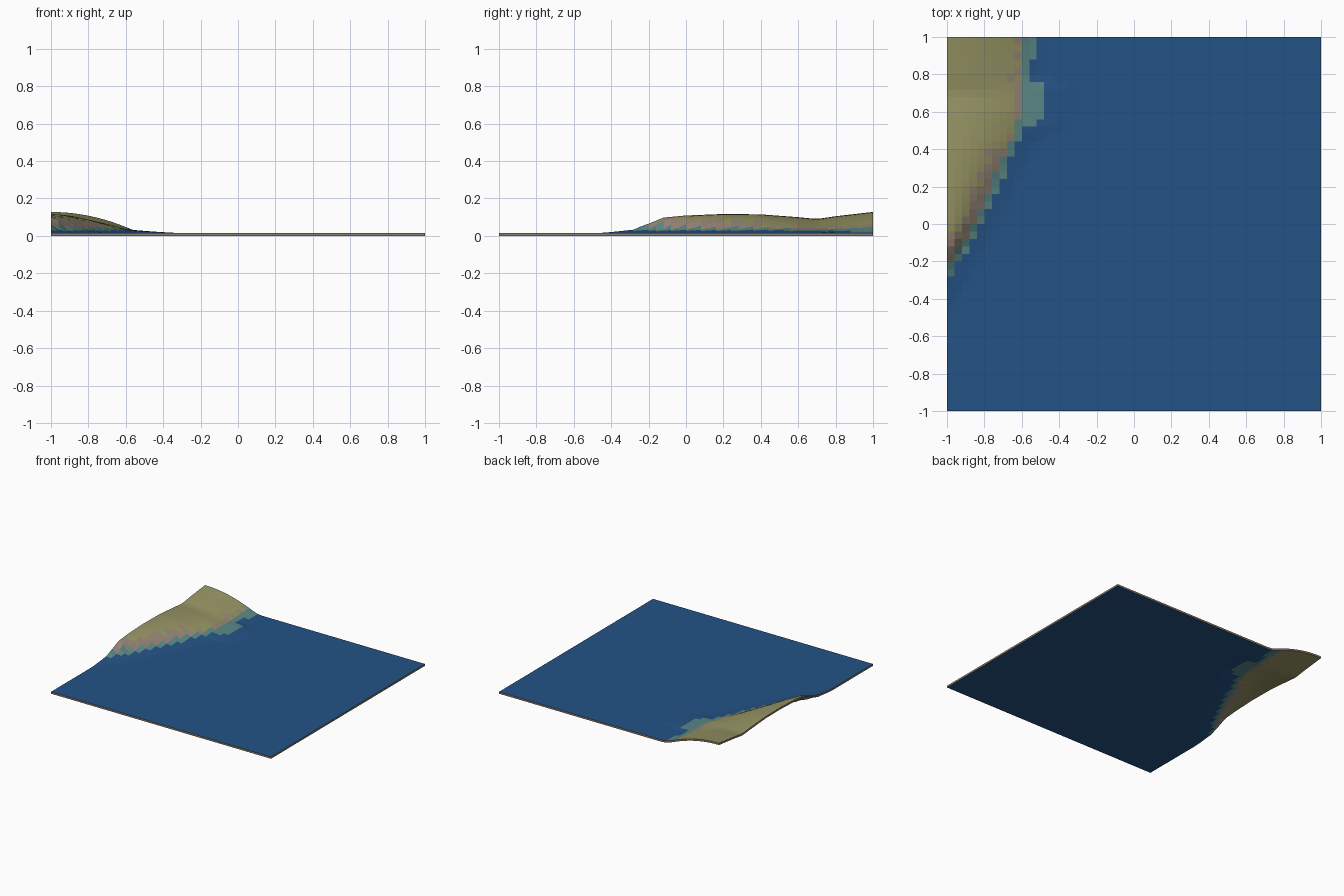
import bpy
import bmesh
import random

random.seed(4)
if "Cube" in bpy.data.objects:
    bpy.data.objects.remove(bpy.data.objects["Cube"], do_unlink=True)

CELLS = 50
THICK = 0.015

# Guide lines as (y, value) pairs
COAST = [(-1, -1.5), (-0.3, -1.02), (-0.2, -0.97), (0, -0.85), (0.2, -0.76),
         (0.44, -0.65), (0.6, -0.6), (0.76, -0.6), (1, -0.57)]
CREST = [(-0.3, 0.015), (-0.2, 0.05), (-0.12, 0.083), (0, 0.094), (0.2, 0.102),
         (0.4, 0.1), (0.6, 0.085), (0.7, 0.075), (0.8, 0.09), (1, 0.113)]
SHELF = [(-1, 0.14), (0.44, 0.14), (0.52, 0.3), (0.72, 0.3), (0.8, 0.1), (1, 0.07)]
SHALLOWS = [(-1, -1.5), (-0.3, -1), (0, -0.81), (0.2, -0.72), (0.5, -0.6),
            (0.53, -0.52), (0.57, -0.48), (0.75, -0.48), (0.77, -0.56),
            (0.87, -0.56), (0.9, -0.52), (1, -0.52)]


def lookup(points, y):
    """Linear interpolation along a guide line."""
    if y <= points[0][0]:
        return points[0][1]
    for (y0, v0), (y1, v1) in zip(points, points[1:]):
        if y <= y1:
            return v0 + (v1 - v0) * (y - y0) / (y1 - y0)
    return points[-1][1]


def ground(x, y):
    """Height above the sea bed level."""
    coast = lookup(COAST, y)
    if x > coast:
        return 0.02 * max(0, 1 - (x - coast) / lookup(SHELF, y)) ** 1.3
    t = (coast - x) / (coast + 1)
    return 0.02 + (lookup(CREST, y) - 0.02) * (1 - (1 - t) ** 2)


def zone(x, y):
    """Material slot for a cell: sea, shallows, beach or grass."""
    coast = lookup(COAST, y)
    if x > lookup(SHALLOWS, y):
        return 0
    if x > coast - 0.01:
        return 1
    beach = 0.08 if y < 0.4 else 0.04
    if x > coast - beach + random.uniform(-0.03, 0.03):
        return 2
    return 3


def srgb(r, g, b):
    return [((c / 255 + 0.055) / 1.055) ** 2.4 for c in (r, g, b)] + [1]


def material(name, color):
    mat = bpy.data.materials.new(name)
    mat.use_nodes = True
    mat.diffuse_color = color
    mat.node_tree.nodes["Principled BSDF"].inputs["Base Color"].default_value = color
    return mat


# Flat slab, with a matching grid above and below
bm = bmesh.new()
bmesh.ops.create_grid(bm, x_segments=CELLS, y_segments=CELLS, size=1)
bottom = list(bm.faces)
new = bmesh.ops.extrude_face_region(bm, geom=bottom, use_keep_orig=True)["geom"]
for v in new:
    if isinstance(v, bmesh.types.BMVert):
        v.co.z += THICK
bmesh.ops.recalc_face_normals(bm, faces=bm.faces)

# Colour zones; both sides of a cell share one colour, the rim has its own
cells = {}
for f in bm.faces:
    f.smooth = False
    if abs(f.normal.z) < 0.5:
        f.material_index = 4
        continue
    c = f.calc_center_median()
    key = (round(c.x, 2), round(c.y, 2))
    if key not in cells:
        cells[key] = zone(c.x, c.y)
    f.material_index = cells[key]

# Raise the hillside
for v in bm.verts:
    v.co.z += ground(v.co.x, v.co.y)

mesh = bpy.data.meshes.new("coast_terrain")
bm.to_mesh(mesh)
bm.free()
terrain = bpy.data.objects.new("coast_terrain", mesh)
bpy.context.collection.objects.link(terrain)
for name, color in (("deep blue water", (36, 83, 134)),
                    ("teal shallows", (90, 136, 134)),
                    ("pinkish beach", (150, 133, 118)),
                    ("olive grass", (150, 148, 100)),
                    ("tan rim", (140, 126, 108))):
    mesh.materials.append(material(name, srgb(*color)))
